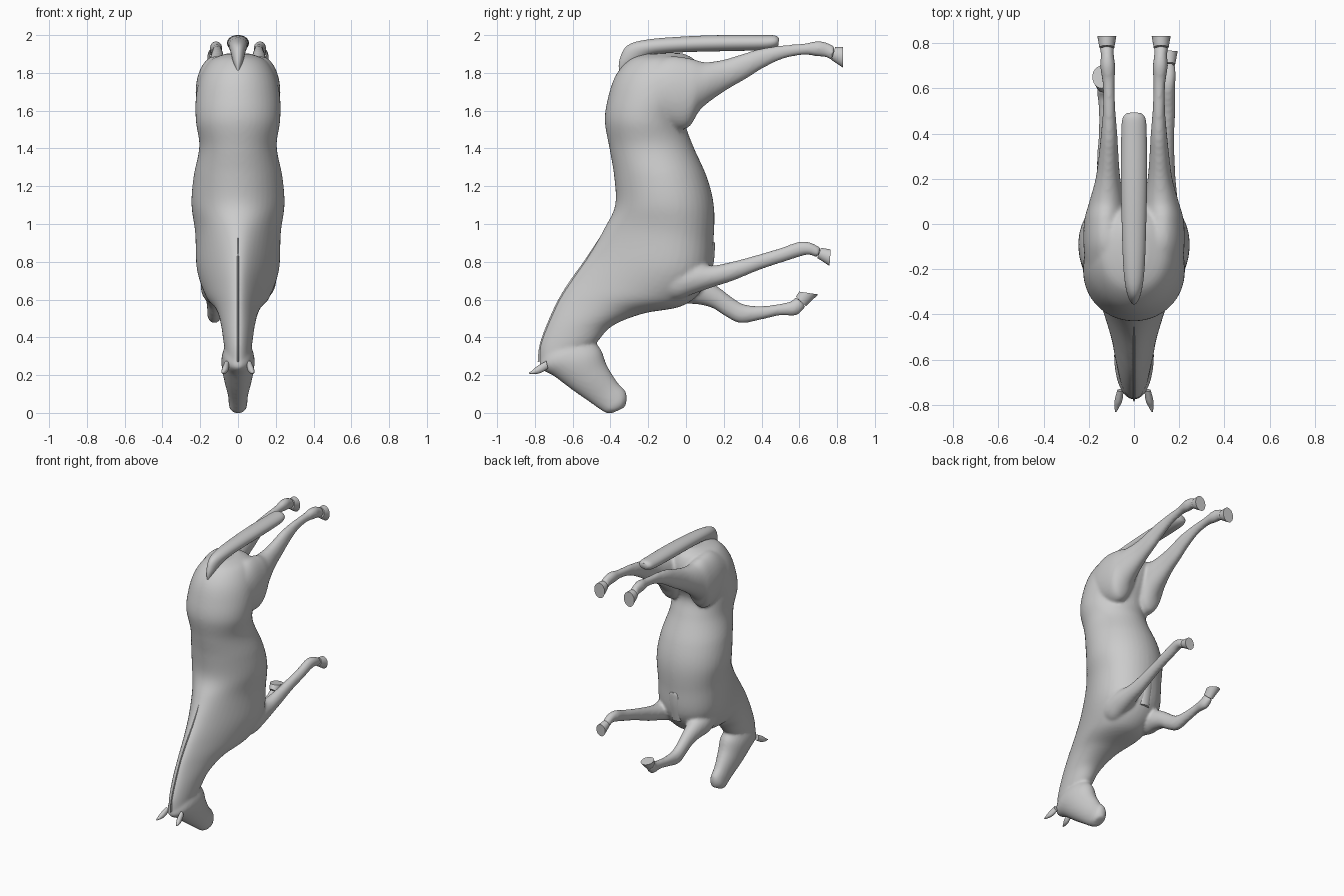
import bpy, bmesh, math
from mathutils import Vector

SIDES = 44


def smooth_path(secs, steps):
    # Catmull-Rom interpolation of section values
    out, n = [], len(secs)
    for i in range(n - 1):
        p = [Vector(secs[min(max(i + k, 0), n - 1)]) for k in (-1, 0, 1, 2)]
        for s in range(steps):
            t = s / steps
            out.append(0.5 * (2 * p[1] + (p[2] - p[0]) * t
                              + (2 * p[0] - 5 * p[1] + 4 * p[2] - p[3]) * t * t
                              + (3 * p[1] - p[0] - 3 * p[2] + p[3]) * t ** 3))
    return out + [Vector(secs[-1])]


def loft(bm, secs, steps=7, flip=1):
    # section: outer y, z, inner y, z, centre x, half width (, narrowing of outer side)
    rings = []
    for sec in smooth_path(secs, steps):
        ya, za, yb, zb, x, w = sec[:6]
        egg = sec[6] if len(sec) > 6 else 0
        ring = []
        for k in range(SIDES):
            a = 2 * math.pi * k / SIDES
            c, s = math.cos(a), math.sin(a)
            ring.append(bm.verts.new((flip * (x + w * s * (1 - egg * c)),
                                      (ya + yb) / 2 + (ya - yb) / 2 * c,
                                      (za + zb) / 2 + (za - zb) / 2 * c)))
        rings.append(ring)
    for r, q in zip(rings, rings[1:]):
        for k in range(SIDES):
            j = (k + 1) % SIDES
            bm.faces.new((r[k], r[j], q[j], q[k]))
    bm.faces.new(rings[0])
    bm.faces.new(rings[-1])


def finish(bm, name):
    bmesh.ops.recalc_face_normals(bm, faces=bm.faces[:])
    me = bpy.data.meshes.new(name)
    bm.to_mesh(me)
    bm.free()
    ob = bpy.data.objects.new(name, me)
    bpy.context.collection.objects.link(ob)
    bpy.context.view_layer.objects.active = ob
    bpy.ops.object.select_all(action='DESELECT')
    ob.select_set(True)
    bpy.ops.object.shade_smooth_by_angle(angle=math.radians(50))
    return ob


def part(name, secs, steps=4, flip=1):
    bm = bmesh.new()
    loft(bm, secs, steps, flip)
    return finish(bm, name)


torso = [
    (-.22, 1.90, -.02, 1.905, 0, .06, 0), (-.30, 1.87, .05, 1.865, 0, .145, 0),
    (-.37, 1.79, .08, 1.77, 0, .20, 0), (-.41, 1.68, .05, 1.66, 0, .223, 0),
    (-.43, 1.55, .0, 1.54, 0, .223, 0), (-.405, 1.40, .035, 1.42, 0, .205, 0),
    (-.38, 1.25, .11, 1.25, 0, .235, .05), (-.375, 1.10, .147, 1.10, 0, .245, .1),
    (-.43, .98, .147, .93, 0, .22, .25), (-.51, .84, .125, .72, 0, .205, .38),
    (-.60, .71, .0, .575, 0, .16, .38), (-.67, .60, -.23, .525, 0, .112, .3),
    (-.73, .47, -.39, .46, 0, .088, .2), (-.77, .36, -.47, .375, 0, .075, .15),
    (-.775, .28, -.52, .33, 0, .065, 0)]

head = [
    (-.76, .31, -.57, .41, 0, .055), (-.775, .24, -.50, .385, 0, .08),
    (-.70, .195, -.45, .335, 0, .088), (-.60, .12, -.42, .255, 0, .075),
    (-.50, .05, -.365, .165, 0, .055), (-.455, .018, -.322, .118, 0, .05),
    (-.425, .0, -.312, .075, 0, .048), (-.395, -.003, -.322, .03, 0, .03)]

hind_leg = [
    (-.25, 1.82, -.22, 1.57, .11, .095), (-.10, 1.885, -.10, 1.51, .118, .105),
    (.02, 1.877, .01, 1.51, .125, .095), (.10, 1.857, .08, 1.61, .12, .08),
    (.20, 1.87, .20, 1.70, .115, .055), (.30, 1.90, .32, 1.77, .112, .043),
    (.38, 1.925, .40, 1.82, .11, .037), (.50, 1.945, .51, 1.873, .11, .028),
    (.62, 1.955, .62, 1.895, .112, .027), (.70, 1.969, .69, 1.888, .116, .034),
    (.755, 1.957, .74, 1.883, .118, .029), (.79, 1.937, .77, 1.868, .12, .033),
    (.832, 1.937, .83, 1.828, .12, .042)]

straight_foreleg = [
    (-.16, .83, -.14, .61, .11, .075), (-.05, .80, -.05, .60, .125, .075),
    (.05, .79, .04, .63, .13, .07),
    (.14, .78, .14, .665, .135, .055), (.25, .802, .25, .70, .14, .041),
    (.38, .837, .39, .757, .145, .034), (.50, .873, .52, .80, .15, .032),
    (.60, .907, .60, .826, .15, .032), (.66, .902, .65, .837, .155, .03),
    (.715, .874, .695, .82, .155, .027), (.766, .865, .76, .778, .157, .036)]

bent_foreleg = [
    (-.16, .83, -.14, .61, .11, .075), (.0, .76, -.02, .58, .125, .072),
    (.10, .71, .06, .575, .125, .06),
    (.18, .66, .14, .555, .125, .046), (.25, .607, .21, .511, .125, .039),
    (.31, .574, .29, .475, .125, .038), (.40, .566, .40, .494, .125, .031),
    (.50, .578, .50, .516, .128, .028), (.56, .594, .585, .516, .13, .032),
    (.582, .615, .635, .565, .135, .03), (.60, .642, .70, .627, .142, .042)]

legs = [("right_hind", hind_leg, 1), ("left_hind", hind_leg, -1),
        ("right_fore", straight_foreleg, 1), ("left_fore", bent_foreleg, -1)]

# one continuous skin: torso, neck, head and legs fused
skin = bmesh.new()
loft(skin, torso)
loft(skin, head)
for name, secs, side in legs:
    loft(skin, secs[:-1], flip=side)
body = finish(skin, "horse_body")
body.modifiers.clear()
rm = body.modifiers.new("fuse", 'REMESH')
rm.mode = 'VOXEL'
rm.voxel_size = .010
rm.use_smooth_shade = True
sm = body.modifiers.new("soften", 'SMOOTH')
sm.factor = .5
sm.iterations = 8

# hooves
for name, secs, side in legs:
    part(name + "_hoof", secs[-2:], 4, side)

# tail
part("tail", [
    (-.355, 1.81, -.28, 1.83, 0, .012), (-.352, 1.87, -.25, 1.86, 0, .028),
    (-.31, 1.945, -.20, 1.885, 0, .04), (-.20, 1.977, -.15, 1.90, 0, .048),
    (.0, 1.993, .0, 1.91, 0, .054), (.20, 2.0, .20, 1.915, 0, .058),
    (.40, 2.0, .40, 1.92, 0, .056), (.47, 1.998, .465, 1.93, 0, .05),
    (.492, 1.985, .49, 1.945, 0, .03)])

# ears
for name, side in (("right_ear", 1), ("left_ear", -1)):
    part(name, [
        (-.74, .275, -.73, .235, .06, .014), (-.787, .248, -.768, .212, .068, .017),
        (-.81, .228, -.80, .206, .075, .012), (-.832, .212, -.828, .207, .08, .003)],
        flip=side)

# thin mane ridge along the crest of the neck
part("mane", [
    (-.45, .94, -.43, .92, 0, .003), (-.535, .81, -.50, .79, 0, .006),
    (-.607, .71, -.57, .69, 0, .006), (-.676, .60, -.63, .58, 0, .006),
    (-.736, .47, -.69, .46, 0, .006), (-.775, .36, -.73, .36, 0, .006),
    (-.785, .27, -.74, .28, 0, .005)])

# flat panel on the chest between the forelegs
part("chest_panel", [
    (.09, .69, .125, .69, 0, .036), (.11, .80, .147, .80, 0, .038),
    (.12, .88, .153, .88, 0, .036), (.13, .905, .151, .905, 0, .022)])
